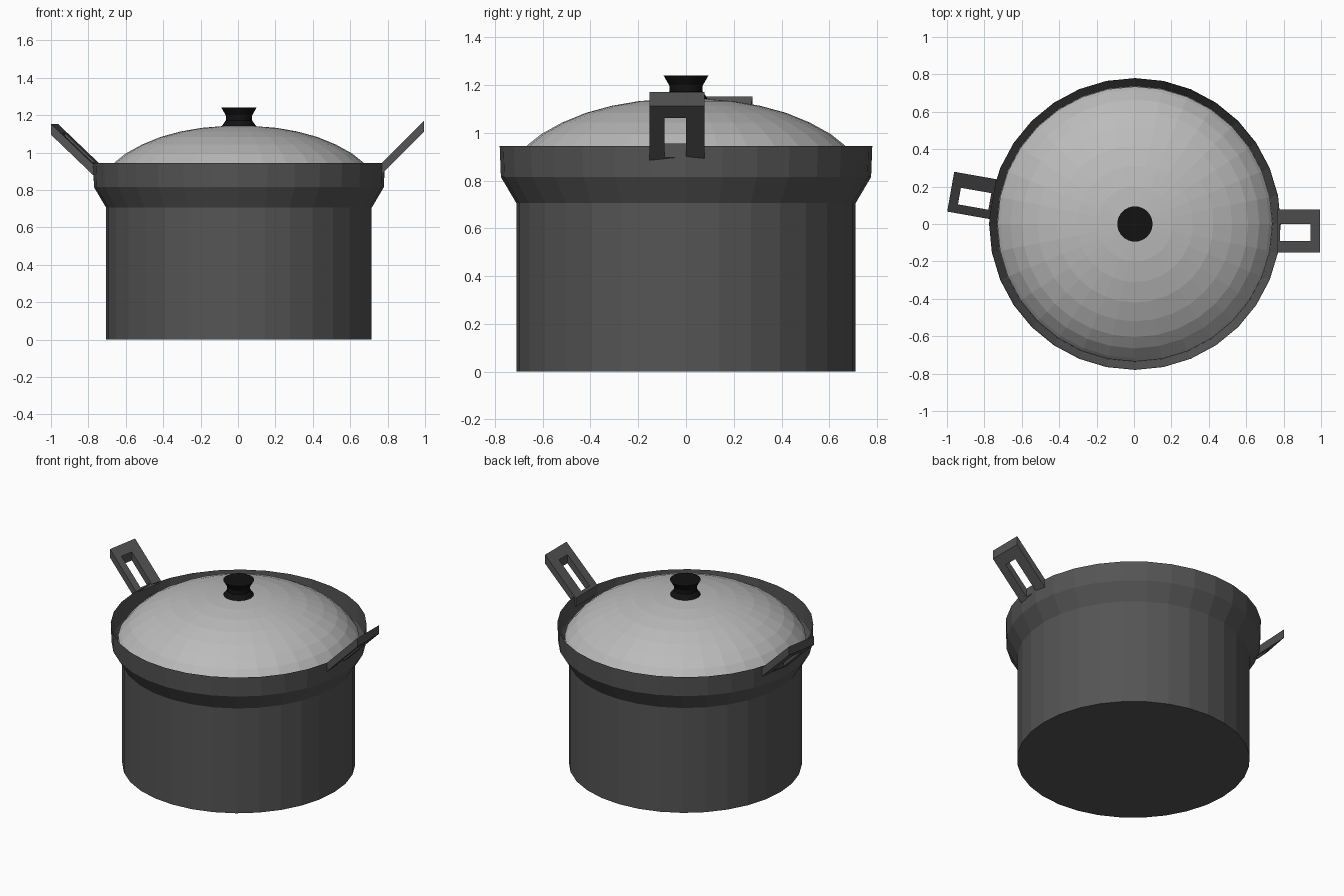
import bpy, bmesh
from math import cos, sin, pi, radians
from mathutils import Matrix

if "Cube" in bpy.data.objects:
    bpy.data.objects.remove(bpy.data.objects["Cube"])

CX = 0.005  # small sideways offset of the pot body


def material(name, grey):
    m = bpy.data.materials.new(name)
    m.diffuse_color = (grey, grey, grey, 1)
    m.use_nodes = True
    m.node_tree.nodes["Principled BSDF"].inputs["Base Color"].default_value = m.diffuse_color
    return m


DARK = material("dark_metal", 0.09)
LIGHT = material("light_metal", 0.5)
BLACK = material("black", 0.006)


def add_object(name, bm, mat):
    bmesh.ops.recalc_face_normals(bm, faces=bm.faces)
    me = bpy.data.meshes.new(name)
    bm.to_mesh(me)
    bm.free()
    me.materials.append(mat)
    ob = bpy.data.objects.new(name, me)
    bpy.context.collection.objects.link(ob)
    return ob


def lathe(name, profile, mat, sides=32, cap_first=False, cap_last=False):
    bm = bmesh.new()
    rings = []
    for r, z in profile:
        rings.append([bm.verts.new((CX + r * cos(2 * pi * i / sides),
                                    r * sin(2 * pi * i / sides), z))
                      for i in range(sides)])
    for a, b in zip(rings, rings[1:]):
        for i in range(sides):
            j = (i + 1) % sides
            bm.faces.new((a[i], a[j], b[j], b[i]))
    if cap_first:
        bm.faces.new(rings[0][::-1])
    if cap_last:
        bm.faces.new(rings[-1])
    return add_object(name, bm, mat)


def handle(name, angle, y0, y1, hole0, hole1, z_in, z_out):
    # Sloping frame with vertical ends: a flat loop sheared upwards
    bm = bmesh.new()
    x0, x1, bar, thick = 0.765, 0.995, 0.05, 0.058
    slope = (z_out - z_in) / (x1 - x0)
    outer = [(x0, y0), (x1, y0), (x1, y1), (x0, y1)]
    inner = [(x0 + 0.015, hole0), (x1 - bar, hole0),
             (x1 - bar, hole1), (x0 + 0.015, hole1)]

    def ring(pts, dz):
        return [bm.verts.new((x, y, z_in + (x - x0) * slope + dz)) for x, y in pts]

    loops = [ring(outer, 0), ring(inner, 0), ring(inner, -thick), ring(outer, -thick)]
    for a, b in zip(loops, loops[1:] + loops[:1]):
        for i in range(4):
            j = (i + 1) % 4
            bm.faces.new((a[i], a[j], b[j], b[i]))
    bm.transform(Matrix.Rotation(radians(angle), 4, 'Z'))
    return add_object(name, bm, DARK)


# Pot: straight wall, flared collar and upright rim
lathe("pot_body", [(0.71, 0), (0.71, 0.705), (0.775, 0.815), (0.78, 0.945)],
      DARK, cap_first=True)

# Domed lid seated inside the rim
lathe("lid", [(0.737, 0.77), (0.735, 0.86), (0.718, 0.885), (0.665, 0.947), (0.605, 0.995),
              (0.52, 1.042), (0.42, 1.083), (0.31, 1.113), (0.2, 1.132),
              (0.09, 1.141)], LIGHT, cap_last=True)

# Hourglass knob
lathe("lid_knob", [(0.094, 1.138), (0.07, 1.172), (0.07, 1.198), (0.094, 1.24)],
      BLACK, cap_first=True, cap_last=True)

# Two carrying handles, the left one turned slightly towards the back
handle("right_handle", 0, -0.152, 0.078, -0.09, 0.0, 0.94, 1.17)
handle("left_handle", 170, -0.108, 0.108, -0.03, 0.06, 0.935, 1.152)
